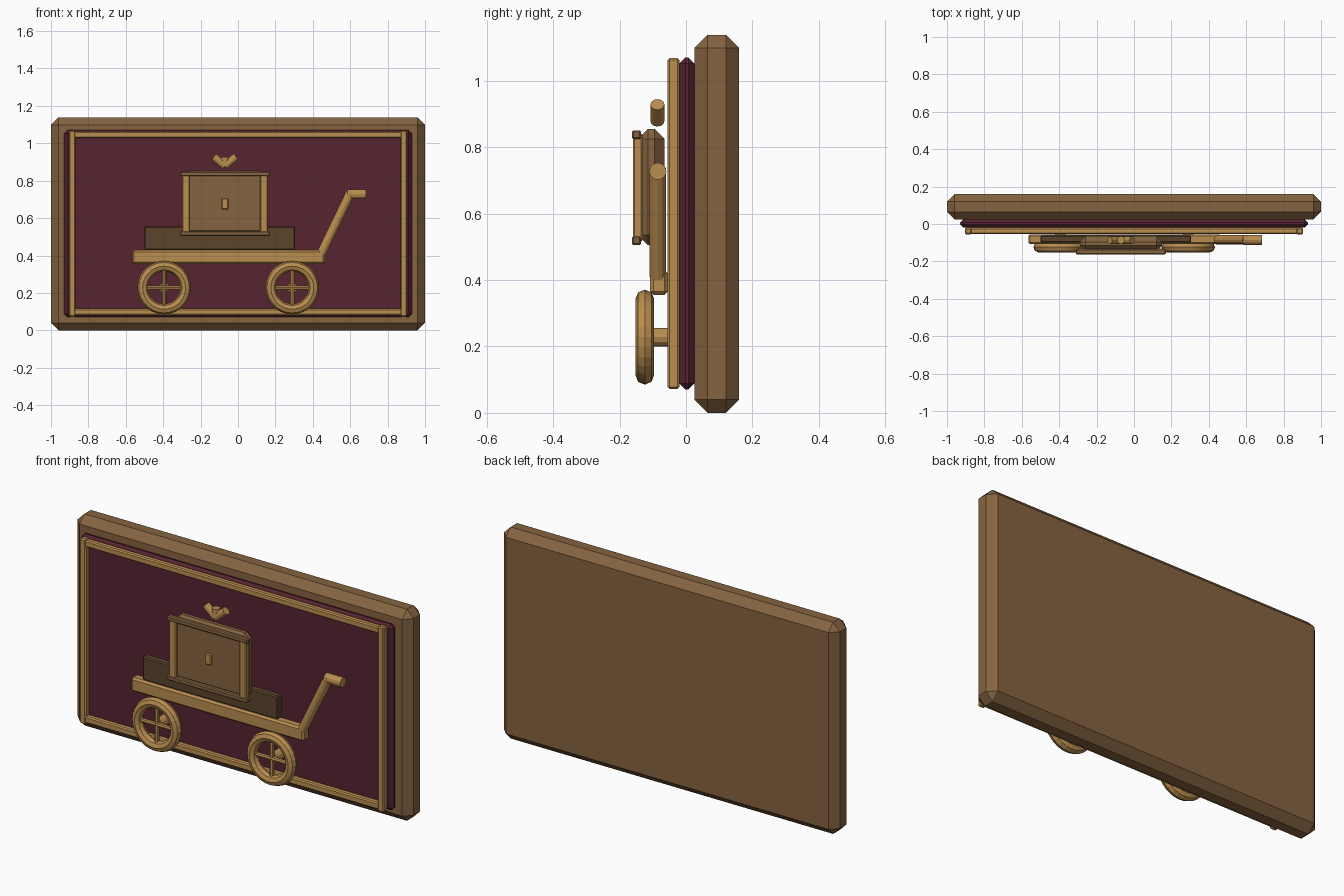
import bpy
import math
from mathutils import Vector

old = bpy.data.objects.get("Cube")
if old:
    bpy.data.objects.remove(old, do_unlink=True)


def material(name, rgb):
    m = bpy.data.materials.new(name)
    m.use_nodes = True
    m.diffuse_color = (*rgb, 1)
    m.node_tree.nodes["Principled BSDF"].inputs["Base Color"].default_value = (*rgb, 1)
    return m


BROWN = material("wood_brown", (0.235, 0.125, 0.052))
DARK = material("dark_wood", (0.105, 0.058, 0.026))
GOLD = material("gold", (0.49, 0.27, 0.08))
WINE = material("wine_red", (0.095, 0.018, 0.03))


def finish(name, mat):
    ob = bpy.context.object
    ob.name = name
    ob.data.materials.append(mat)
    return ob


def box(name, mat, x, y, z, bevel=0.006):
    """Bevelled box from (low, high) ranges on each axis."""
    bpy.ops.mesh.primitive_cube_add(size=1, location=[sum(r) / 2 for r in (x, y, z)])
    ob = finish(name, mat)
    ob.scale = [r[1] - r[0] for r in (x, y, z)]
    bpy.ops.object.transform_apply(location=False, rotation=False, scale=True)
    if bevel:
        mod = ob.modifiers.new("edge", "BEVEL")
        mod.width = bevel
        mod.segments = 1
    return ob


def rod(name, mat, a, b, radius, sides=12):
    """Cylinder between two points."""
    a, b = Vector(a), Vector(b)
    bpy.ops.mesh.primitive_cylinder_add(vertices=sides, radius=radius, depth=(b - a).length,
                                        location=(a + b) / 2)
    ob = finish(name, mat)
    ob.rotation_euler = (b - a).to_track_quat("Z", "Y").to_euler()
    return ob


# Plaque: thick board, inset panel, thin border
box("backing_board", BROWN, (-1, 1), (0.025, 0.16), (0, 1.138), 0.04)
box("inset_panel", WINE, (-0.93, 0.93), (-0.02, 0.025), (0.07, 1.07), 0.018)
for label, side in (("left", 1), ("right", -1)):
    box("border_" + label, GOLD, sorted((side * 0.868, side * 0.904)), (-0.055, -0.02), (0.072, 1.068))
for label, z in (("bottom", 0.08), ("top", 1.027)):
    box("border_" + label, GOLD, (-0.9, 0.9), (-0.053, -0.02), (z, z + 0.036))

# Cart deck, load and handle
box("cart_deck", GOLD, (-0.565, 0.465), (-0.108, -0.055), (0.355, 0.43), 0.01)
box("low_crate", DARK, (-0.5, 0.305), (-0.1, -0.06), (0.43, 0.556), 0.006)
rod("handle_shaft", GOLD, (0.445, -0.085, 0.41), (0.602, -0.085, 0.735), 0.025)
rod("handle_grip", GOLD, (0.585, -0.085, 0.727), (0.685, -0.085, 0.727), 0.026)

# Chest with trim and lock
box("chest_body", BROWN, (-0.29, 0.15), (-0.145, -0.065), (0.505, 0.855), 0.03)
for label, x in (("right", -0.3), ("left", 0.118)):
    box("chest_post_" + label, GOLD, (x, x + 0.042), (-0.16, -0.13), (0.515, 0.84), 0.005)
for label, z in (("bottom", 0.505), ("top", 0.824)):
    box("chest_rail_" + label, BROWN, (-0.31, 0.17), (-0.163, -0.135), (z, z + 0.026), 0.005)
box("chest_lock", GOLD, (-0.087, -0.052), (-0.158, -0.14), (0.647, 0.706), 0.005)

# Fan ornament above the chest
for label, degrees, length in (("right", -50, 0.078), ("middle", 0, 0.05), ("left", 50, 0.078)):
    t = math.radians(degrees)
    base = Vector((-0.07, -0.086, 0.878))
    rod("fan_ray_" + label, GOLD, base, base + length * Vector((math.sin(t), 0, math.cos(t))), 0.021)

# Wheels with crossed spokes, hub and axle
for label, x in (("rear", -0.395), ("front", 0.29)):
    c = Vector((x, -0.124, 0.228))
    bpy.ops.mesh.primitive_torus_add(location=c, rotation=(math.pi / 2, 0, 0), major_radius=0.115,
                                     minor_radius=0.028, major_segments=28, minor_segments=8)
    finish("wheel_rim_" + label, GOLD)
    for way, d in (("level", (0.1, 0, 0)), ("upright", (0, 0, 0.1))):
        rod(f"spoke_{way}_{label}", GOLD, c - Vector(d), c + Vector(d), 0.012, 8)
    rod("axle_" + label, GOLD, c + Vector((0, 0.005, 0)), (x, -0.05, 0.228), 0.028)
